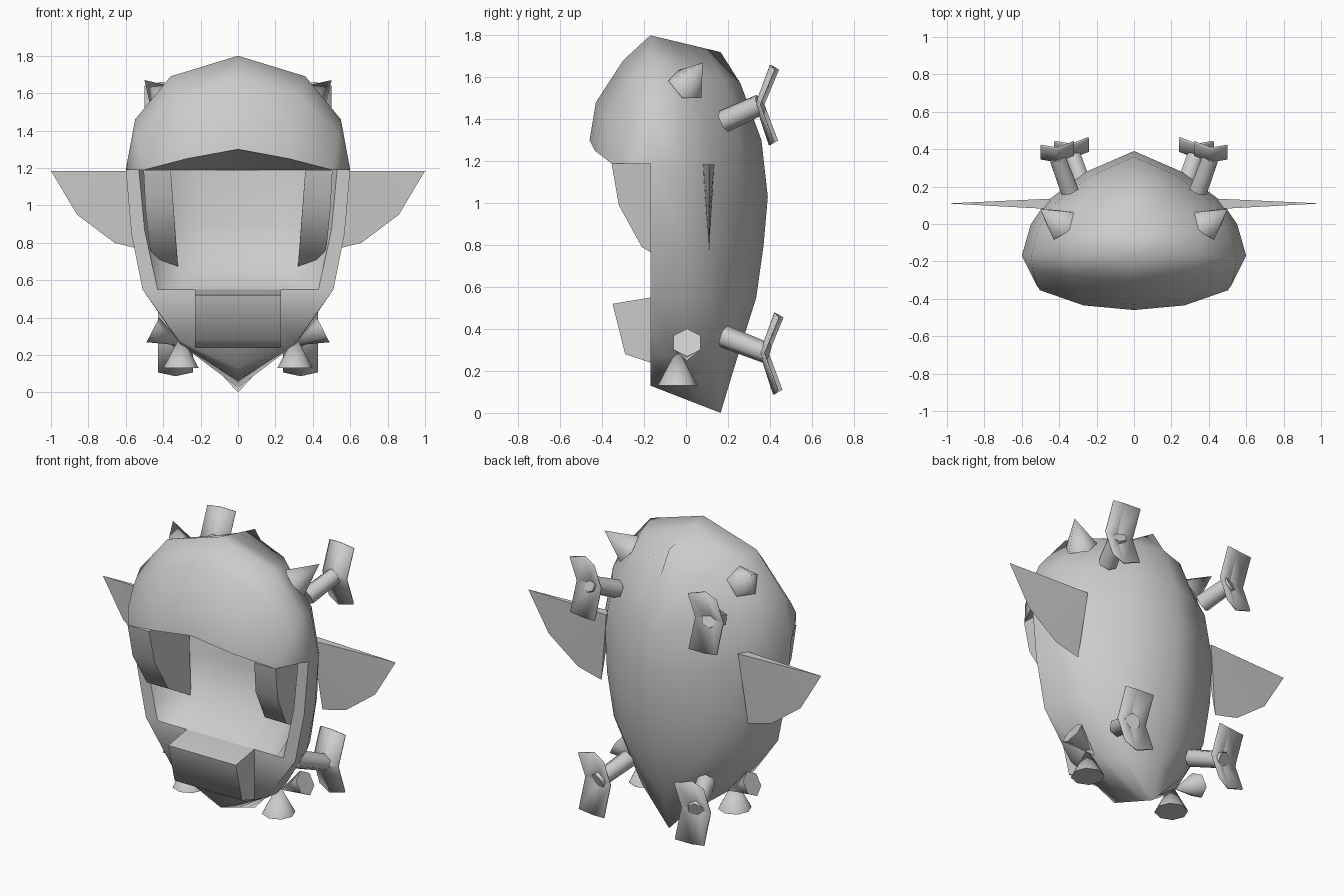
import bpy, bmesh, math
from mathutils import Vector, Matrix

cube = bpy.data.objects.get("Cube")
if cube:
    bpy.data.objects.remove(cube)

grey = bpy.data.materials.new("mid_grey")
grey.use_nodes = True
grey.diffuse_color = (0.6, 0.6, 0.6, 1)
grey.node_tree.nodes["Principled BSDF"].inputs["Base Color"].default_value = grey.diffuse_color


def finish(name, bm, angle=40, mirror=False, outward=True):
    """Turn a bmesh into a shaded object, mirrored across x if asked."""
    bmesh.ops.remove_doubles(bm, verts=bm.verts, dist=0.001)
    if mirror:
        copy = bmesh.ops.duplicate(bm, geom=bm.verts[:] + bm.edges[:] + bm.faces[:])["geom"]
        for v in copy:
            if isinstance(v, bmesh.types.BMVert):
                v.co.x *= -1
        bmesh.ops.reverse_faces(bm, faces=[f for f in copy if isinstance(f, bmesh.types.BMFace)])
        bmesh.ops.remove_doubles(bm, verts=bm.verts, dist=0.001)
    if outward:
        bmesh.ops.recalc_face_normals(bm, faces=bm.faces)
    me = bpy.data.meshes.new(name)
    bm.to_mesh(me)
    bm.free()
    me.materials.append(grey)
    ob = bpy.data.objects.new(name, me)
    bpy.context.collection.objects.link(ob)
    bpy.ops.object.select_all(action='DESELECT')
    ob.select_set(True)
    bpy.context.view_layer.objects.active = ob
    bpy.ops.object.shade_smooth_by_angle(angle=math.radians(angle))
    return ob


def grid(bm, rows):
    """Skin rows of points with quads."""
    vs = [[bm.verts.new(p) for p in row] for row in rows]
    for a, b in zip(vs, vs[1:]):
        for i in range(len(a) - 1):
            bm.faces.new((a[i], a[i + 1], b[i + 1], b[i]))


def prism(bm, left, right):
    """Close two matching outlines into a solid."""
    ends = [[bm.verts.new(p) for p in pts] for pts in (left, right)]
    for end in ends:
        bm.faces.new(end)
    for i in range(len(left)):
        j = (i + 1) % len(left)
        bm.faces.new((ends[0][i], ends[0][j], ends[1][j], ends[1][i]))


def ribs(stations, bend):
    """Sweep a half section from the rim (width, z) to the ridge (y, z);
    the last station value fills out the flank."""
    return [[(w * (fx + full * fill), RIM + (yb - RIM) * fy, z + (zb - z) * fy)
             for fx, fy, fill in bend] for w, z, yb, zb, full in stations]


RIM = -0.17

# Hull: pointed shell, ridged along the back
bm = bmesh.new()
hull = [(0, 1.8, .165, 1.72, 0), (.36, 1.69, .26, 1.57, .5), (.55, 1.46, .36, 1.3, 0),
        (.6, 1.19, .39, 1.03, 0), (.57, .85, .37, .8, .3), (.51, .55, .335, .55, .6),
        (.32, .28, .225, .2, 1), (0, .13, .165, 0, 0)]
grid(bm, ribs(hull, [(1, 0, 0), (.92, .3, .04), (.78, .52, .1), (.43, .8, .2), (0, 1, 0)]))

# Hood over the opening, continuing the hull
corner = (.6, RIM, 1.19)
brow = [(0, -.46, 1.3), (.27, -.435, 1.25), (.5, -.355, 1.19), corner]
grid(bm, [[(0, RIM, 1.8), (.36, RIM, 1.69), (.55, RIM, 1.46), corner],
          [(0, -.3, 1.68), (.33, -.28, 1.58), (.54, -.25, 1.38), corner],
          [(0, -.43, 1.48), (.29, -.4, 1.41), (.52, -.33, 1.28), corner], brow])

# Rim strip and chin plate
grid(bm, [[(w, RIM, z) for w, z in pts] for pts in (
    [(.6, 1.19), (.57, .85), (.51, .55), (.32, .28), (0, .13)],
    [(.53, 1.19), (.5, .87), (.43, .55), (.25, .55), (0, .55)])])
finish("hull", bm, 85, True)

# Hood underside
bm = bmesh.new()
grid(bm, [brow, [(0, .12, 1.19), (.25, .09, 1.19), (.42, 0, 1.19), corner]])
finish("hood_underside", bm, 40, True)

# Hollow front: inner bowl
bm = bmesh.new()
bowl = [(.53, 1.19, .1, 1.19, 0), (.5, .87, .08, .9, 0),
        (.46, .67, .02, .67, 0), (.43, .55, RIM, .55, 0)]
grid(bm, ribs(bowl, [(1, 0, 0), (.9, .5, 0), (.7, .85, 0), (.4, .97, 0), (0, 1, 0)]))
finish("inner_bowl", bm, 60, True, False)

# Snout block
bm = bmesh.new()
side = [(-.1, .55), (RIM, .55), (-.35, .52), (-.29, .28), (RIM, .24), (-.1, .24)]
prism(bm, *[[(x, y, z) for y, z in side] for x in (-.23, .23)])
finish("snout", bm, 65)

# Cheek pads inside the opening, curved at the front
bm = bmesh.new()
pad = [(.36, .505, .03, 1.19), (.36, .505, -.355, 1.19), (.345, .495, -.32, .99),
       (.33, .475, -.21, .79), (.32, .44, 0, .67)]
prism(bm, [(a, y, z) for a, b, y, z in pad], [(b, y, z) for a, b, y, z in pad])
finish("cheek_pads", bm, 50, True)

# Side fins, thick at the root and thin at the edge
bm = bmesh.new()
front, back = (bm.verts.new((.45, y, 1.185)) for y in (.08, .135))
edge = [bm.verts.new((x, .11, z)) for x, z in [(1, 1.185), (.86, .95), (.66, .8), (.5, .76)]]
for a, b in zip(edge, edge[1:]):
    bm.faces.new((front, a, b))
    bm.faces.new((back, b, a))
bm.faces.new((front, back, edge[0]))
bm.faces.new((front, edge[-1], back))
finish("side_fins", bm, 60, True)


def cone(name, base, tip, r1, r2=0, sides=5):
    """Cone or tube from base to tip, on both sides."""
    base, tip = Vector(base), Vector(tip)
    axis = tip - base
    turn = axis.to_track_quat('Z', 'Y').to_matrix().to_4x4()
    bm = bmesh.new()
    bmesh.ops.create_cone(bm, cap_ends=True, segments=sides, radius1=r1, radius2=r2,
                          depth=axis.length,
                          matrix=Matrix.Translation((base + tip) / 2) @ turn)
    finish(name, bm, 80, True)


cone("horns", (.39, 0, 1.56), (.5, .08, 1.67), .095)
cone("foot_nozzles", (.305, -.04, .13), (.305, -.04, .31), .095, 0, 8)
cone("side_nozzles", (.455, .005, .335), (.29, .005, .25), .075, 0, 6)

# Back struts, each ending in a bent, grooved plate
for name, root, end in (("upper", (.345, .18, 1.39), (.41, .355, 1.47)),
                        ("lower", (.265, .18, .365), (.335, .385, .285))):
    cone(name + "_struts", root, end, .055, .05, 6)
    bm = bmesh.new()
    rows = []
    for out, rise, dip in ((.07, .17, .02), (0, 0, 0), (.065, -.175, -.02)):
        rows.append([(end[0] + u * .09, end[1] + out - u * .01 - (1 - abs(u)) * .025,
                      end[2] + rise + (1 - abs(u)) * dip) for u in (-1, 0, 1)])
    grid(bm, rows)
    ob = finish(name + "_strut_plates", bm, 30, True)
    mod = ob.modifiers.new("thickness", 'SOLIDIFY')
    mod.thickness = 0.01
